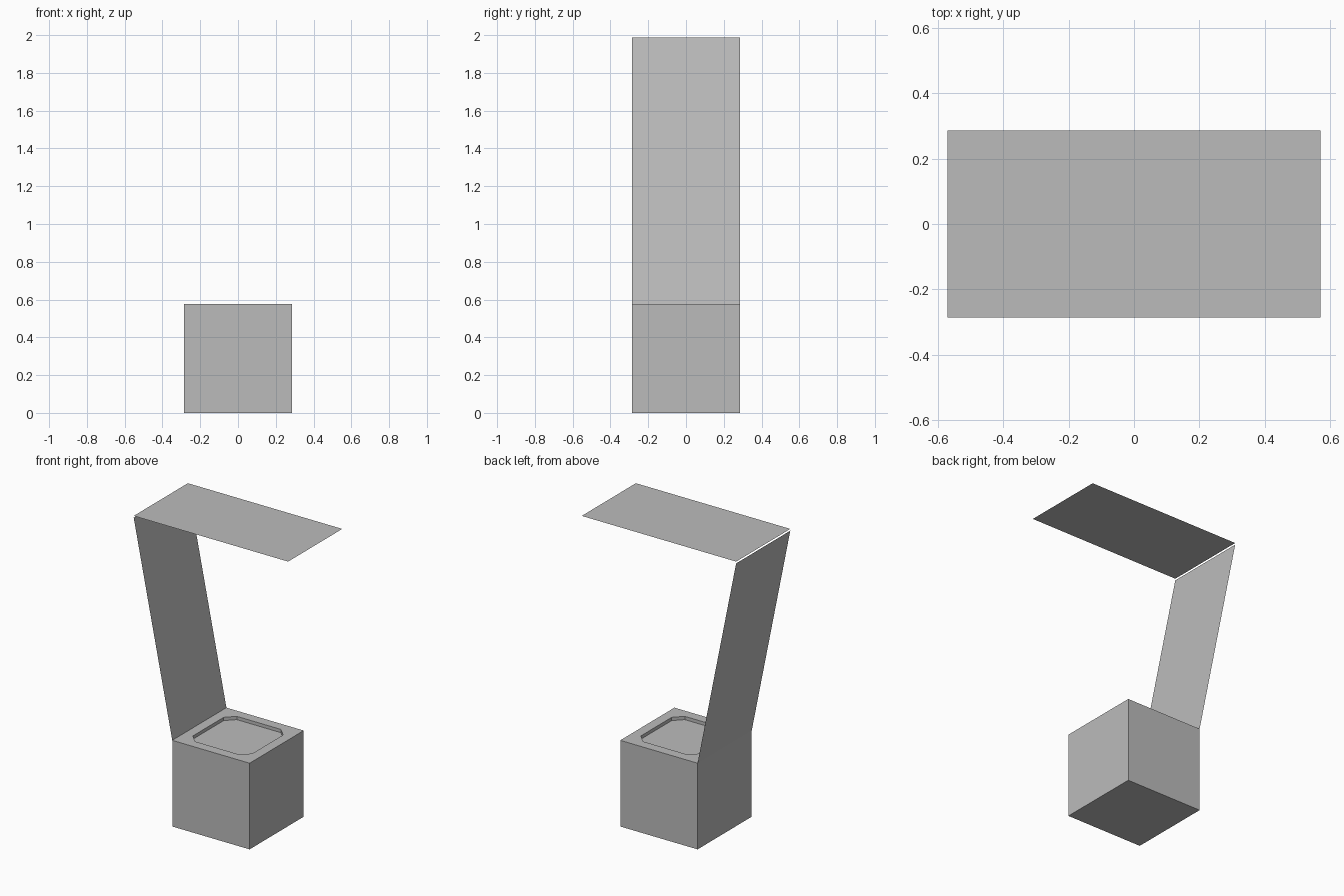
import bpy, bmesh

old = bpy.data.objects.get("Cube")
if old:
    bpy.data.objects.remove(old, do_unlink=True)

HALF = 0.286       # half width of the box, panel and canopy
BOX_TOP = 0.576
REACH = 0.571      # canopy half length

# Single grey finish
grey = bpy.data.materials.new("plain grey")
grey.use_nodes = True
grey.diffuse_color = (0.5, 0.5, 0.5, 1)
grey.node_tree.nodes["Principled BSDF"].inputs["Base Color"].default_value = (0.5, 0.5, 0.5, 1)


def add_object(name, bm):
    mesh = bpy.data.meshes.new(name)
    bm.to_mesh(mesh)
    bm.free()
    mesh.materials.append(grey)
    obj = bpy.data.objects.new(name, mesh)
    bpy.context.collection.objects.link(obj)
    return obj


def add_sheet(name, start, end):
    """Thin sheet spanning the full depth between two (x, z) points."""
    bm = bmesh.new()
    corners = [(start, -HALF), (end, -HALF), (end, HALF), (start, HALF)]
    bm.faces.new([bm.verts.new((p[0], y, p[1])) for p, y in corners])
    return add_object(name, bm)


def add_prism(name, outline, bottom, top):
    bm = bmesh.new()
    base = bm.faces.new([bm.verts.new((x, y, bottom)) for x, y in outline])
    result = bmesh.ops.extrude_face_region(bm, geom=[base])
    verts = [g for g in result["geom"] if isinstance(g, bmesh.types.BMVert)]
    bmesh.ops.translate(bm, verts=verts, vec=(0, 0, top - bottom))
    bmesh.ops.recalc_face_normals(bm, faces=bm.faces)
    return add_object(name, bm)


# Base box with a shallow chamfered recess in its top
square = [(-HALF, -HALF), (HALF, -HALF), (HALF, HALF), (-HALF, HALF)]
box = add_prism("base_box", square, 0, BOX_TOP)

r, c = 0.22, 0.163
octagon = [(-c, -r), (c, -r), (r, -c), (r, c), (c, r), (-c, r), (-r, c), (-r, -c)]
cutter = add_prism("recess_cutter", octagon, BOX_TOP - 0.022, BOX_TOP + 0.1)
cutter.hide_render = True
cutter.hide_set(True)

cut = box.modifiers.new("recess", "BOOLEAN")
cut.operation = "DIFFERENCE"
cut.solver = "EXACT"
cut.object = cutter
bpy.context.view_layer.objects.active = box
box.select_set(True)
bpy.ops.object.modifier_apply(modifier=cut.name)
bpy.data.objects.remove(cutter, do_unlink=True)

# Leaning back panel and flat canopy
add_sheet("back_panel", (-HALF, BOX_TOP), (-REACH, 1.988))
add_sheet("canopy", (-REACH, 2.0), (REACH, 2.0))
